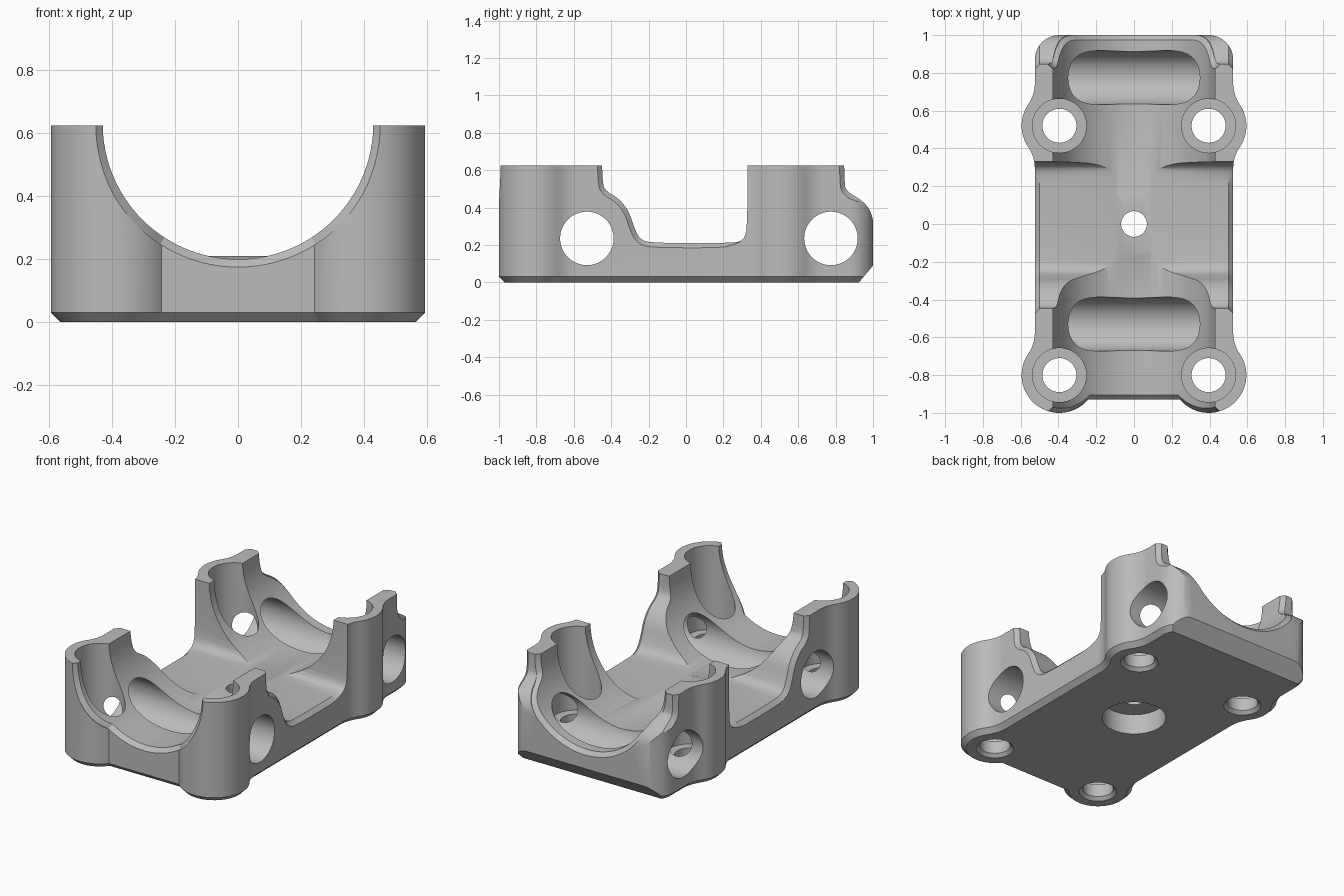
import bpy, bmesh, math
from mathutils import Vector

if "Cube" in bpy.data.objects:
    bpy.data.objects.remove(bpy.data.objects["Cube"], do_unlink=True)

TOP, BORE_Z, BORE_R, LIP = 0.625, 0.63, 0.43, 0.025
SIDE, BOSS_X, BOSS_R, FRONT = 0.525, 0.395, 0.2, -0.93
BOSS_Y = (-0.8, 0.52)
HOLE_Y = (-0.53, 0.775)

metal = bpy.data.materials.new("plain grey")
metal.use_nodes = True
GREY = (0.5, 0.5, 0.5, 1)
metal.diffuse_color = GREY
metal.node_tree.nodes["Principled BSDF"].inputs["Base Color"].default_value = GREY


def loft(name, rings, bottom_bevel=0):
    """Solid skinned through matching closed rings of points."""
    bm = bmesh.new()
    loops = [[bm.verts.new(p) for p in ring] for ring in rings]
    n = len(loops[0])
    for a, b in zip(loops, loops[1:]):
        for i in range(n):
            j = (i + 1) % n
            bm.faces.new((a[i], a[j], b[j], b[i]))
    base = bm.faces.new(loops[0])
    bm.faces.new(loops[-1])
    bmesh.ops.recalc_face_normals(bm, faces=bm.faces)
    if bottom_bevel:
        bmesh.ops.bevel(bm, geom=list(base.edges), offset=bottom_bevel,
                        segments=1, affect='EDGES')
    mesh = bpy.data.meshes.new(name)
    bm.to_mesh(mesh)
    bm.free()
    mesh.materials.append(metal)
    ob = bpy.data.objects.new(name, mesh)
    bpy.context.collection.objects.link(ob)
    return ob


def arc(cx, cy, r, start, end, n):
    angles = [math.radians(start + (end - start) * i / n) for i in range(n + 1)]
    return [(cx + r * math.cos(a), cy + r * math.sin(a)) for a in angles]


def lathe(name, profile, at, axis='Z', n=64):
    """Round solid from (radius, height) pairs along an axis."""
    rings = []
    for r, h in profile:
        ring = [(u, v, h) if axis == 'Z' else (h, u, v)
                for u, v in arc(0, 0, r, 0, 360, n)[:-1]]
        rings.append([Vector(p) + Vector(at) for p in ring])
    return loft(name, rings)


def combine(target, tool, operation='DIFFERENCE'):
    mod = target.modifiers.new("cut", 'BOOLEAN')
    mod.operation, mod.solver, mod.object = operation, 'EXACT', tool
    bpy.context.view_layer.update()
    graph = bpy.context.evaluated_depsgraph_get()
    mesh = bpy.data.meshes.new_from_object(target.evaluated_get(graph))
    target.modifiers.clear()
    target.data = mesh
    bpy.data.objects.remove(tool, do_unlink=True)


def soften(pts, rounds=2):
    """Corner cutting on an open path."""
    for _ in range(rounds):
        out = [pts[0]]
        for (a, b), (c, d) in zip(pts, pts[1:]):
            out += [(a * .75 + c * .25, b * .75 + d * .25),
                    (a * .25 + c * .75, b * .25 + d * .75)]
        pts = out + [pts[-1]]
    return pts


def side_cutter(name, path, close, fade):
    """Cutter across the width that widens at the outer faces for a chamfer."""
    wide = []
    for i, (y, z) in enumerate(path):
        a, b = path[max(i - 1, 0)], path[min(i + 1, len(path) - 1)]
        t = Vector((b[0] - a[0], b[1] - a[1])).normalized()
        k = LIP * fade(y)
        wide.append((y + t.y * k, z - t.x * k))
    rings = []
    for x in (-0.8, -SIDE, -0.5, 0.5, SIDE, 0.8):
        pts = path if abs(x) <= 0.5 else wide
        rings.append([(x, y, z) for y, z in list(pts) + close])
    return loft(name, rings)


# Block outline with four round bosses
F = 0.2
rise = math.sqrt((BOSS_R + F) ** 2 - (SIDE - BOSS_X + F) ** 2)
tilt = math.degrees(math.atan2(rise, SIDE - BOSS_X + F))
join = -180 + math.degrees(math.asin((FRONT - BOSS_Y[0]) / -BOSS_R))
right = arc(BOSS_X, BOSS_Y[0], BOSS_R, join, tilt, 32)
right += arc(SIDE + F, BOSS_Y[0] + rise, F, 180 + tilt, 180, 8)[1:]
right += arc(SIDE + F, BOSS_Y[1] - rise, F, 180, 180 - tilt, 8)
right += arc(BOSS_X, BOSS_Y[1], BOSS_R, -tilt, tilt, 16)[1:]
right += arc(SIDE + F, BOSS_Y[1] + rise, F, 180 + tilt, 180, 8)[1:]
right += arc(BOSS_X, 0.87, 0.13, 0, 90, 12)
outline = right + [(-x, y) for x, y in reversed(right)]
block = loft("bearing_block", [[(x, y, z) for x, y in outline] for z in (0, TOP)], 0.03)

# Open valley between the two saddles
valley = soften([(-.45, 1), (-.45, .53), (-.425, .485), (-.36, .45), (-.305, .38),
                 (-.28, .30), (-.245, .225), (-.16, .21), (.22, .21),
                 (.31, .22), (.33, .31), (.33, 1)])
combine(block, side_cutter("valley_cutter", valley, [],
                           lambda y: max(0, min(1, (.3 - y) * 10))))

# Stepped rear shoulder and rear bottom chamfer
shoulder = soften([(.845, 1), (.845, .53), (.86, .485), (.94, .44), (.99, .38), (1.005, .3)])
combine(block, side_cutter("shoulder_cutter", shoulder, [(1.2, .3), (1.2, 1)], lambda y: 1))
wedge = [(.915, -.012), (1.01, .102), (1.1, .1), (1.1, -.1), (.915, -.1)]
combine(block, loft("rear_wedge", [[(x, y, z) for y, z in wedge] for x in (-1, 1)]))


# Half-round bore whose lips follow the end faces
def front_y(x):
    d = BOSS_R ** 2 - (abs(x) - BOSS_X) ** 2
    return min(FRONT, BOSS_Y[0] - math.sqrt(d)) if d > 0 else FRONT


def rear_y(x, z):
    y = 0.87 + math.sqrt(0.13 ** 2 - max(0, abs(x) - BOSS_X) ** 2)
    for (y0, z0), (y1, z1) in zip(shoulder, shoulder[1:]):
        if z1 <= z < z0:
            y = min(y, y0 + (y1 - y0) * (z - z0) / (z1 - z0))
    return y


bore = [[] for _ in range(6)]
for c, s in arc(0, 0, 1, 0, 360, 120)[:-1]:
    x, z = c * (BORE_R + LIP / 2), BORE_Z + s * (BORE_R + LIP / 2)
    f, b = front_y(x), rear_y(x, z)
    stations = ((-1.3, LIP), (f, LIP), (f + LIP, 0), (b - LIP, 0), (b, LIP), (1.3, LIP))
    for ring, (y, grow) in zip(bore, stations):
        r = BORE_R + grow
        ring.append((c * r, y, BORE_Z + s * r))
combine(block, loft("bore_cutter", bore))

# Cross holes through both saddles
for y in HOLE_Y:
    combine(block, lathe("cross_hole", [(.143, -1), (.143, 1)], (0, y, .235), 'X'))

# Stepped screw holes in the bosses
screw = [(.125, -.015), (.09, .02), (.09, .1), (.143, .1), (.143, 1)]
for x in (-BOSS_X, BOSS_X):
    for y in BOSS_Y:
        combine(block, lathe("screw_hole", screw, (x, y, 0)))

# Raised centre pad and stepped centre hole
combine(block, lathe("centre_pad", [(.15, .1), (.22, .193), (.17, .2095)], (0, 0, 0)), 'UNION')
combine(block, lathe("centre_hole", [(.187, -.1), (.187, .13), (.068, .13), (.068, 1)], (0, 0, 0)))

bpy.ops.object.select_all(action='DESELECT')
block.select_set(True)
bpy.context.view_layer.objects.active = block
bpy.ops.object.shade_smooth_by_angle(angle=math.radians(28))
